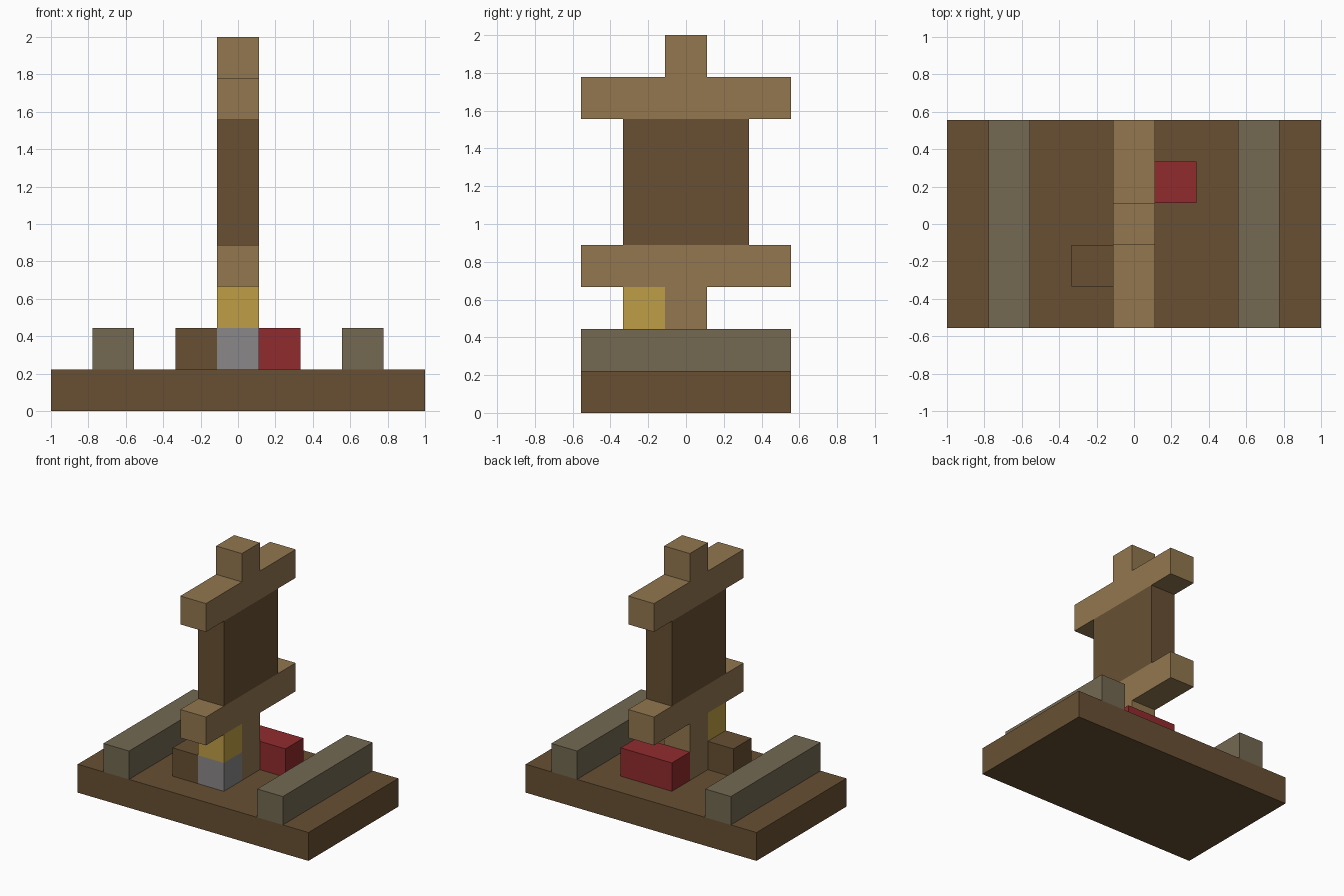
import bpy

cube = bpy.data.objects.get("Cube")
if cube:
    bpy.data.objects.remove(cube, do_unlink=True)

U = 2 / 9  # size of one block


def linear(c):
    c /= 255
    return c / 12.92 if c <= 0.04045 else ((c + 0.055) / 1.055) ** 2.4


def material(name, *rgb):
    colour = (*[linear(c) for c in rgb], 1)
    mat = bpy.data.materials.new(name)
    mat.use_nodes = True
    mat.diffuse_color = colour
    bsdf = next(n for n in mat.node_tree.nodes if n.type == 'BSDF_PRINCIPLED')
    bsdf.inputs["Base Color"].default_value = colour
    bsdf.inputs["Roughness"].default_value = 0.9
    return mat


dark_wood = material("dark wood", 104, 80, 51)
light_wood = material("light wood", 146, 119, 79)
stone = material("mossy stone", 115, 105, 82)
red = material("red", 145, 43, 46)
yellow = material("yellow", 191, 158, 70)
grey = material("grey", 138, 135, 136)


def box(name, mat, centre, size):
    """Box given in block units: centre x, y and base height, then size."""
    x, y, z = centre
    bpy.ops.mesh.primitive_cube_add(size=1, location=(x * U, y * U, (z + size[2] / 2) * U))
    obj = bpy.context.object
    obj.name = name
    obj.scale = [s * U for s in size]
    bpy.ops.object.transform_apply(location=False, rotation=False, scale=True)
    obj.data.materials.append(mat)
    return obj


# Base and side rails
box("base", dark_wood, (0, 0, 0), (9, 5, 1))
for side, name in ((1, "left_rail"), (-1, "right_rail")):
    box(name, stone, (side * 3, 0, 1), (1, 5, 1))

# Upright sign: post, two cross bars, panel and finial
box("post", light_wood, (0, 0, 1), (1, 1, 2))
box("lower_bar", light_wood, (0, 0, 3), (1, 5, 1))
box("panel", dark_wood, (0, 0, 4), (1, 3, 3))
box("upper_bar", light_wood, (0, 0, 7), (1, 5, 1))
box("finial", light_wood, (0, 0, 8), (1, 1, 1))

# Small blocks around the post
box("grey_block", grey, (0, -1, 1), (1, 1, 1))
box("yellow_block", yellow, (0, -1, 2), (1, 1, 1))
box("wood_block", dark_wood, (-1, -1, 1), (1, 1, 1))
box("red_block", red, (0.5, 1, 1), (2, 1, 1))
